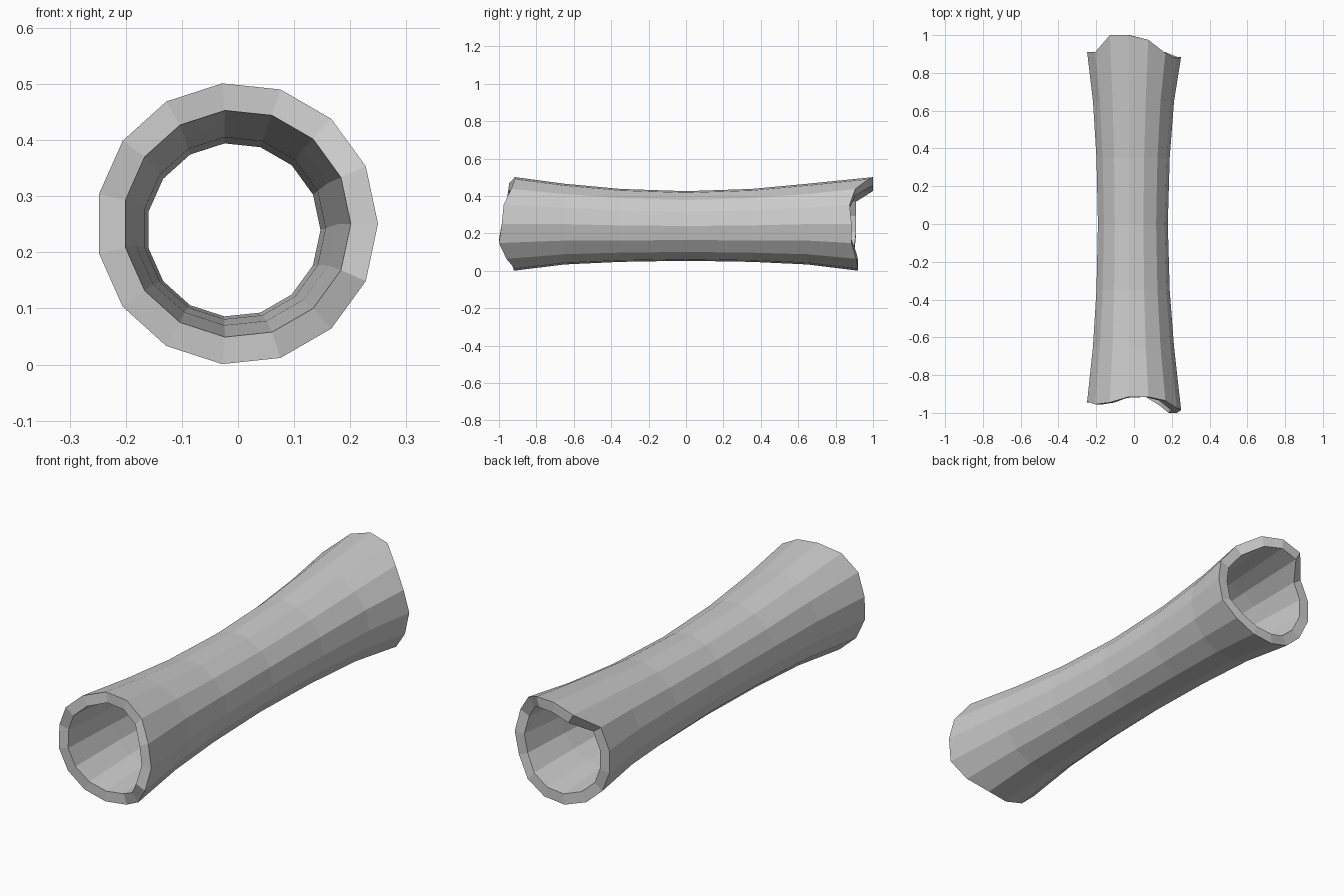
import bpy, bmesh, math

if "Cube" in bpy.data.objects:
    bpy.data.objects.remove(bpy.data.objects["Cube"])

SIDES = 15
# Broken-edge depth at each end, one value per side starting at +x
front = [-.985, -.975, -.935, -.915, -.915, -.945, -.955, -.94,
         -.945, -.94, -.93, -.92, -.915, -.96, -1.0]
back = [.885, .875, .905, .975, 1.0, 1.0, .91, .91,
        .91, .9, .905, .92, .92, .91, .885]
# Waisted body: y (None = broken end), outer radius, inner radius, centre x, centre z
stations = [(front, .2515, .203, -.002, .251),
            (-.65, .217, .181, -.005, .25),
            (-.35, .196, .163, -.007, .243),
            (0, .187, .155, -.008, .240),
            (.35, .196, .163, -.007, .243),
            (.65, .217, .181, -.005, .25),
            (back, .2515, .203, -.002, .251)]

bm = bmesh.new()


def ring(y, r, cx, cz):
    verts = []
    for k in range(SIDES):
        a = math.tau * k / SIDES
        yy = y[k] if isinstance(y, list) else y
        verts.append(bm.verts.new((cx + r * math.cos(a), yy, cz + r * math.sin(a))))
    return verts


# Outer bark runs front to back, inner wall returns back to front; bridging closes the rims
rings = [ring(y, ro, cx, cz) for y, ro, ri, cx, cz in stations]
rings += [ring(y, ri, cx, cz) for y, ro, ri, cx, cz in reversed(stations)]
for i, a in enumerate(rings):
    b = rings[(i + 1) % len(rings)]
    for k in range(SIDES):
        n = (k + 1) % SIDES
        bm.faces.new((a[k], b[k], b[n], a[n]))
bmesh.ops.recalc_face_normals(bm, faces=bm.faces)

mesh = bpy.data.meshes.new("hollow_log")
bm.to_mesh(mesh)
bm.free()
log = bpy.data.objects.new("hollow_log", mesh)
bpy.context.collection.objects.link(log)
